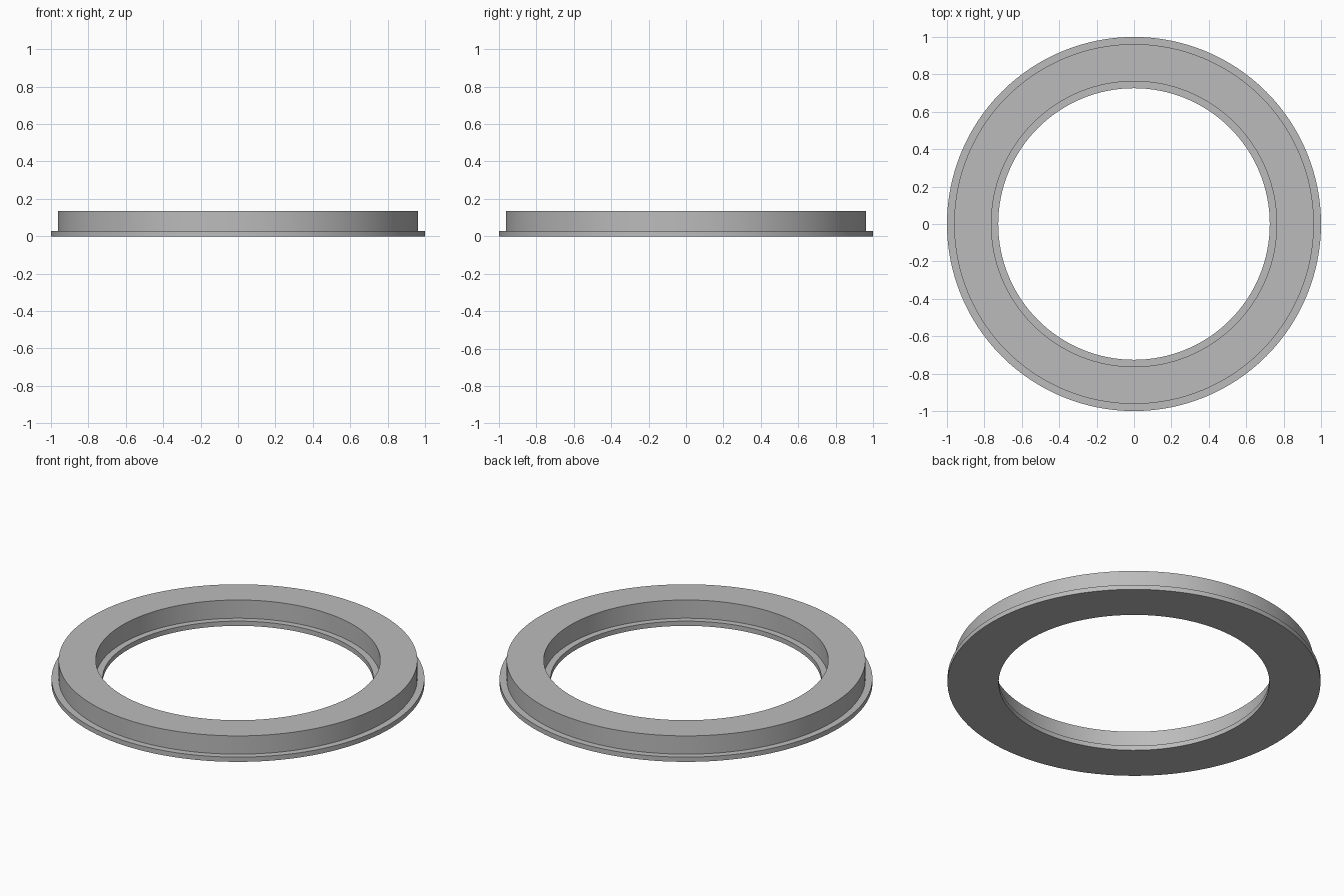
import bpy, bmesh, math

cube = bpy.data.objects.get("Cube")
if cube:
    bpy.data.objects.remove(cube, do_unlink=True)

SEGMENTS = 128

grey = bpy.data.materials.new("plain_grey")
grey.use_nodes = True
colour = (0.5, 0.5, 0.5, 1)
grey.diffuse_color = colour
grey.node_tree.nodes["Principled BSDF"].inputs["Base Color"].default_value = colour


def lathe(name, profile):
    """Revolve a closed (radius, height) profile around z."""
    bm = bmesh.new()
    verts = [bm.verts.new((r, 0, z)) for r, z in profile]
    edges = [bm.edges.new((verts[i - 1], verts[i])) for i in range(len(verts))]
    bmesh.ops.spin(bm, geom=verts + edges, cent=(0, 0, 0), axis=(0, 0, 1),
                   angle=math.tau, steps=SEGMENTS, use_merge=True)
    bmesh.ops.remove_doubles(bm, verts=bm.verts, dist=1e-5)
    bmesh.ops.recalc_face_normals(bm, faces=bm.faces)
    mesh = bpy.data.meshes.new(name)
    bm.to_mesh(mesh)
    bm.free()
    mesh.materials.append(grey)
    obj = bpy.data.objects.new(name, mesh)
    bpy.context.collection.objects.link(obj)
    bpy.ops.object.select_all(action="DESELECT")
    obj.select_set(True)
    bpy.context.view_layer.objects.active = obj
    bpy.ops.object.shade_smooth_by_angle(angle=math.radians(30))
    return obj


# One solid ring: thin wide flange below, narrower raised collar above
FLANGE_IN, FLANGE_OUT, FLANGE_TOP = 0.726, 1.0, 0.028
COLLAR_IN, COLLAR_OUT, COLLAR_TOP = 0.763, 0.962, 0.136
lathe("flanged_ring", [
    (FLANGE_IN, 0), (FLANGE_OUT, 0), (FLANGE_OUT, FLANGE_TOP),
    (COLLAR_OUT, FLANGE_TOP), (COLLAR_OUT, COLLAR_TOP),
    (COLLAR_IN, COLLAR_TOP), (COLLAR_IN, FLANGE_TOP), (FLANGE_IN, FLANGE_TOP),
])
